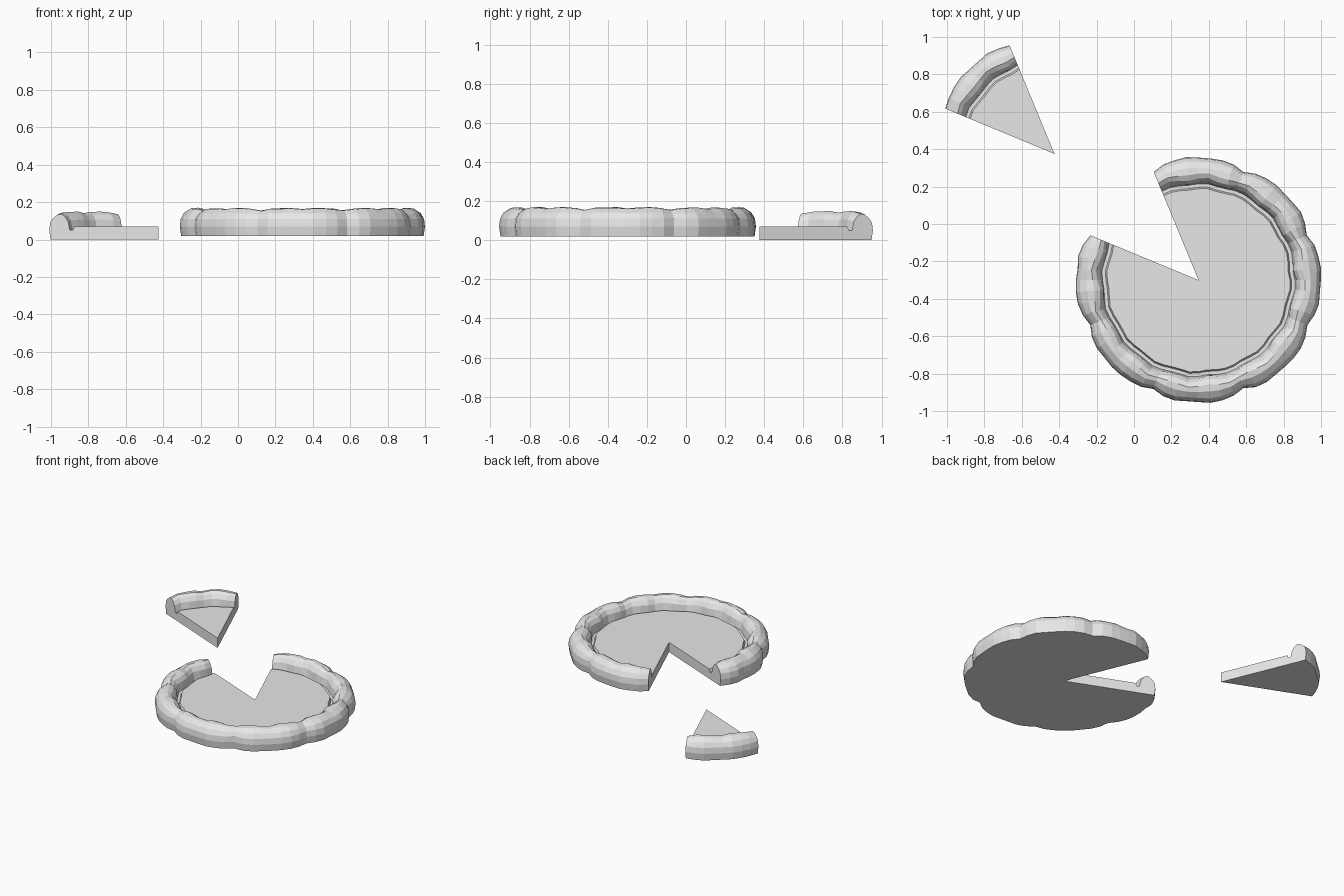
import bpy, bmesh, math, random

cube = bpy.data.objects.get("Cube")
if cube:
    bpy.data.objects.remove(cube, do_unlink=True)

GREY = (0.8, 0.8, 0.8, 1)
dough = bpy.data.materials.new("plain_grey")
dough.use_nodes = True
dough.diffuse_color = GREY
dough.node_tree.nodes["Principled BSDF"].inputs["Base Color"].default_value = GREY

# Cross-section: radius, height, share of outer bumps, share of inner ripples
SECTION = [
    (0, 0, 0, 0), (0.625, 0, 1, 0), (0.632, 0.05, 1, 0), (0.627, 0.09, 1, 0),
    (0.612, 0.12, 0.9, 0), (0.585, 0.143, 0.6, 0.3), (0.56, 0.146, 0.3, 0.8),
    (0.54, 0.132, 0, 1), (0.522, 0.105, 0, 1), (0.513, 0.05, 0, 0.5),
    (0.495, 0.05, 0, 0.5), (0.487, 0.07, 0, 0.5), (0, 0.07, 0, 0),
]
# Bumps along the rim of one 45 degree piece
OUTER = [-0.004, 0.016, 0.024, 0.02, 0.022, 0.026, 0.023, 0.014]
INNER = [0.004, -0.008, -0.004, 0.01, 0.003, -0.009, 0, 0.01]
LIFT = [0.93, 1, 1.02, 1.02, 0.98, 1.02, 1.02, 0.99]
STEPS = len(OUTER)


def bake(name, pieces, start, centre, bump=1.0, seed=1):
    """Sweep the section around the centre and cap the two cut sides."""
    rng = random.Random(seed)
    bm = bmesh.new()
    rings = []
    for k in range(pieces * STEPS + 1):
        a = math.radians(start + 45 * k / STEPS)
        j = k % STEPS
        out = OUTER[j] * bump + rng.uniform(-0.003, 0.003)
        inn = INNER[j] + rng.uniform(-0.003, 0.003)
        lift = LIFT[j] + rng.uniform(-0.02, 0.01)
        ring = []
        for r, z, wo, wi in SECTION:
            rad = r + out * wo + inn * wi
            height = z * lift if z > 0.1 else z
            ring.append(bm.verts.new((rad * math.cos(a), rad * math.sin(a), height)))
        rings.append(ring)
    for one, two in zip(rings, rings[1:]):
        for i in range(len(SECTION) - 1):
            bm.faces.new((one[i], two[i], two[i + 1], one[i + 1]))
    bm.faces.new(rings[0])
    bm.faces.new(rings[-1][::-1])
    bmesh.ops.remove_doubles(bm, verts=bm.verts, dist=0.0001)
    bmesh.ops.recalc_face_normals(bm, faces=bm.faces)
    mesh = bpy.data.meshes.new(name)
    bm.to_mesh(mesh)
    bm.free()
    mesh.materials.append(dough)
    obj = bpy.data.objects.new(name, mesh)
    obj.location = centre
    bpy.context.collection.objects.link(obj)
    return obj


# Round with one piece missing, and the piece pulled out of it
bake("pie_round", 7, 157.5, (0.345, -0.3, 0.02))
bake("cut_slice", 1, 112.5, (-0.425, 0.375, 0), bump=0.5, seed=4)
